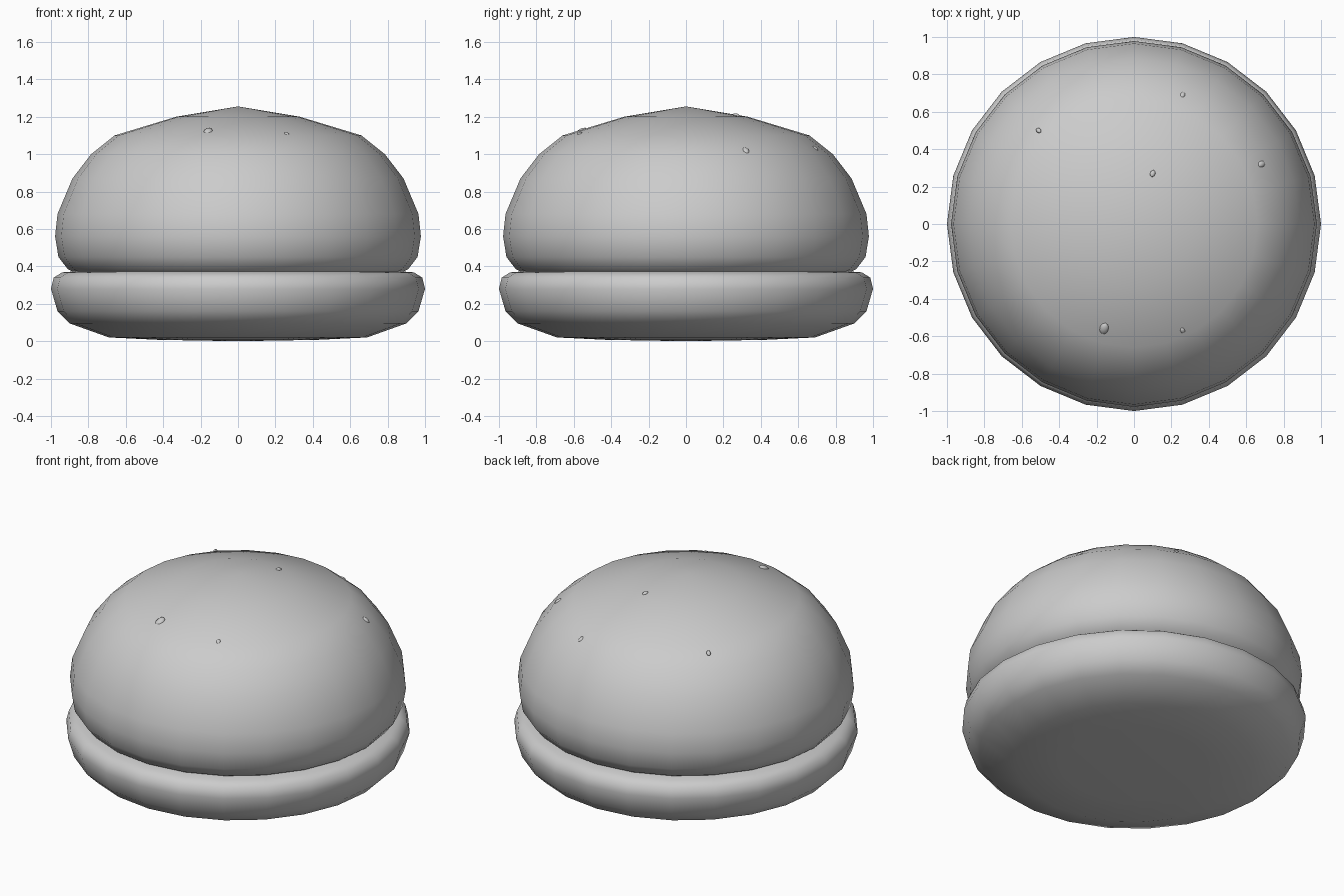
import bpy, bmesh, math
from mathutils import Vector

if "Cube" in bpy.data.objects:
    bpy.data.objects.remove(bpy.data.objects["Cube"])

SIDES = 24


def lathe(name, profile):
    """Revolve (radius, z) points about z; end points lie on the axis."""
    bm = bmesh.new()
    bottom = bm.verts.new((0, 0, profile[0][1]))
    top = bm.verts.new((0, 0, profile[-1][1]))
    rings = []
    for r, z in profile[1:-1]:
        rings.append([bm.verts.new((r * math.cos(math.tau * i / SIDES),
                                    r * math.sin(math.tau * i / SIDES), z))
                      for i in range(SIDES)])
    for i in range(SIDES):
        j = (i + 1) % SIDES
        bm.faces.new((bottom, rings[0][j], rings[0][i]))
        bm.faces.new((top, rings[-1][i], rings[-1][j]))
        for a, b in zip(rings, rings[1:]):
            bm.faces.new((a[i], a[j], b[j], b[i]))
    for f in bm.faces:
        f.smooth = True
    mesh = bpy.data.meshes.new(name)
    bm.to_mesh(mesh)
    bm.free()
    obj = bpy.data.objects.new(name, mesh)
    bpy.context.collection.objects.link(obj)
    return obj


# Bottom bun: flat disc with rounded rim
lathe("bottom_bun", [(0, 0.0), (0.42, 0.007), (0.69, 0.02), (0.9, 0.095),
                     (0.965, 0.16), (1.0, 0.28), (0.985, 0.34),
                     (0.94, 0.368), (0.85, 0.375), (0, 0.375)])

# Top bun: dome tucked in at its base
lathe("top_bun", [(0, 0.35), (0.84, 0.35), (0.91, 0.385), (0.96, 0.45),
                  (0.978, 0.56), (0.965, 0.68), (0.885, 0.87),
                  (0.785, 1.0), (0.66, 1.1), (0.33, 1.2), (0, 1.255)])

# Sesame seeds: almost fully sunk into the dome (position, length)
seeds = [((-0.16, -0.56, 1.118), 0.036), ((0.68, 0.32, 1.018), 0.026),
         ((0.26, 0.69, 1.03), 0.02), ((0.10, 0.27, 1.207), 0.02),
         ((-0.51, 0.50, 1.075), 0.018), ((0.26, -0.57, 1.107), 0.018)]
for n, (pos, size) in enumerate(seeds):
    bpy.ops.mesh.primitive_uv_sphere_add(segments=10, ring_count=6, radius=1, location=pos)
    seed = bpy.context.object
    seed.name = f"sesame_seed_{n + 1}"
    seed.scale = (size * 0.7, size, size * 0.5)
    normal = Vector((pos[0], pos[1], 1.0))
    seed.rotation_euler = normal.to_track_quat('Z', 'Y').to_euler()
    bpy.ops.object.shade_smooth()
